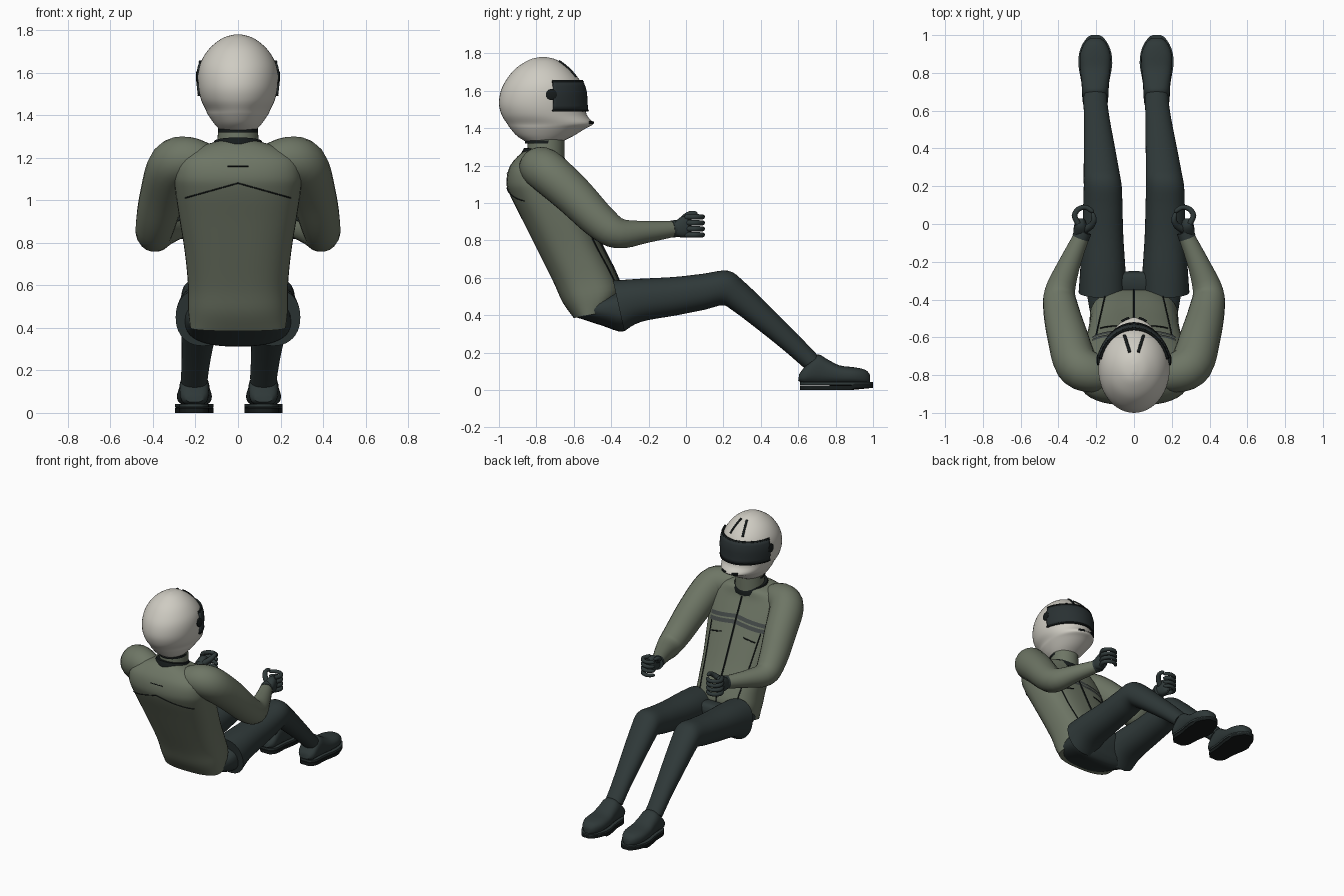
import bpy, bmesh, math
from mathutils import Vector, Quaternion
from mathutils.bvhtree import BVHTree

if "Cube" in bpy.data.objects:
    bpy.data.objects.remove(bpy.data.objects["Cube"])


def material(name, rgb):
    m = bpy.data.materials.new(name)
    m.use_nodes = True
    m.diffuse_color = (*rgb, 1)
    m.node_tree.nodes["Principled BSDF"].inputs["Base Color"].default_value = (*rgb, 1)
    return m


SHELL = material("warm white", (0.62, 0.6, 0.54))
OLIVE = material("olive cloth", (0.155, 0.18, 0.13))
DARK = material("dark slate cloth", (0.028, 0.04, 0.04))
GLASS = material("visor grey", (0.022, 0.03, 0.032))
BLACK = material("black trim", (0.008, 0.011, 0.011))
GREY = material("chest grey", (0.06, 0.07, 0.068))


def skin(name, rings, mat, closed=True, angle=45):
    """Join equal rows of points into a surface; return it with a search tree."""
    bm = bmesh.new()
    rows = [[bm.verts.new(p) for p in r] for r in rings]
    n = len(rows[0])
    for a, b in zip(rows, rows[1:]):
        for i in range(n if closed else n - 1):
            j = (i + 1) % n
            bm.faces.new((a[i], a[j], b[j], b[i]))
    if closed:
        bm.faces.new(rows[0])
        bm.faces.new(rows[-1])
    bmesh.ops.recalc_face_normals(bm, faces=bm.faces)
    tree = BVHTree.FromBMesh(bm)
    me = bpy.data.meshes.new(name)
    bm.to_mesh(me)
    bm.free()
    me.materials.append(mat)
    me.shade_smooth()
    me.set_sharp_from_angle(angle=math.radians(angle))
    ob = bpy.data.objects.new(name, me)
    bpy.context.collection.objects.link(ob)
    return ob, tree


def spline(rows, steps):
    """Catmull-Rom interpolation through rows of numbers."""
    if steps == 1:
        return [Vector(r) for r in rows]
    v = [Vector(r) for r in rows]
    v = [v[0]] + v + [v[-1]]
    out = []
    for a, b, c, d in zip(v, v[1:], v[2:], v[3:]):
        for k in range(steps):
            t = k / steps
            out.append(0.5 * (2 * b + (c - a) * t + (2 * a - 5 * b + 4 * c - d) * t * t
                              + (3 * b - 3 * c + d - a) * t ** 3))
    return out + [v[-1]]


def loft(name, rows, mat, power=2.0, steps=4, x=0, sides=40):
    """Each row: back point (y, z), front point (y, z), half width."""
    def sc(v):
        return math.copysign(abs(v) ** (2 / power), v)
    rings = []
    for by, bz, fy, fz, w in spline(rows, steps):
        ring = []
        for i in range(sides):
            a = math.tau * i / sides
            k = sc(math.cos(a)) / 2
            ring.append((x + w * sc(math.sin(a)),
                         (by + fy) / 2 + k * (fy - by), (bz + fz) / 2 + k * (fz - bz)))
        rings.append(ring)
    return skin(name, rings, mat)


def tube(name, rows, mat, steps=4, sides=20):
    """Round tube along a path; each row: x, y, z, radius."""
    pts = spline(rows, steps)
    pos = [p.to_3d() for p in pts]
    rings, side, last = [], None, None
    for i, p in enumerate(pos):
        t = (pos[min(i + 1, len(pos) - 1)] - pos[max(i - 1, 0)]).normalized()
        side = last.rotation_difference(t) @ side if last else t.orthogonal().normalized()
        last = t
        rings.append([p + pts[i][3] * (Quaternion(t, math.tau * k / sides) @ side)
                      for k in range(sides)])
    return skin(name, rings, mat)


def on_surface(tree, x, z, face, lift=0.002):
    """Point on a surface seen from the +y (face 1) or -y (face -1) side."""
    p = tree.ray_cast(Vector((x, 3 * face, z)), Vector((0, -face, 0)))[0]
    return p + Vector((0, face * lift, 0))


def seam(name, tree, ends, face, radius=0.004, mat=BLACK):
    pts = []
    for a, b in zip(ends, ends[1:]):
        pts += [on_surface(tree, *Vector(a).lerp(Vector(b), k / 10), face) for k in range(10)]
    pts.append(on_surface(tree, *ends[-1], face))
    tube(name, [(*p, radius) for p in pts], mat, 1, 6)


# Jacket body, collar and neck
_, body = loft("jacket_body", [
    (-.60, .385, -.42, .42, .225), (-.66, .47, -.35, .52, .235),
    (-.71, .58, -.375, .62, .235), (-.79, .74, -.45, .77, .25),
    (-.87, .90, -.52, .92, .275), (-.94, 1.04, -.58, 1.05, .295),
    (-.96, 1.11, -.615, 1.12, .30), (-.945, 1.19, -.65, 1.19, .28),
    (-.90, 1.25, -.665, 1.24, .2), (-.86, 1.28, -.68, 1.26, .11)], OLIVE, 2.6)
loft("collar", [(-.885, 1.245, -.645, 1.21, .125), (-.885, 1.262, -.645, 1.235, .125),
                (-.865, 1.295, -.66, 1.26, .112), (-.85, 1.295, -.67, 1.26, .1)], BLACK, steps=1)
loft("neck", [(-.85, 1.22, -.65, 1.2, .1), (-.845, 1.35, -.65, 1.35, .093)], OLIVE, steps=1)
loft("helmet_neck_rim", [(-.86, 1.318, -.65, 1.318, .095),
                         (-.86, 1.334, -.65, 1.334, .095)], BLACK, steps=1)

# Jacket stitching, zip and chest stripes
seam("front_zip", body, [(0, .52), (0, 1.2)], 1, .006)
seam("back_yoke_seam", body, [(-.25, 1.01), (0, 1.08), (.25, 1.01)], -1, .003)
seam("back_loop", body, [(-.05, 1.16), (.05, 1.16)], -1, .003)
for s in (-1, 1):
    seam("front_panel_seam", body, [(s * .15, .55), (s * .18, .8), (s * .2, 1.0)], 1)
    seam("pocket_seam", body, [(s * .09, .96), (s * .18, .94)], 1)
for low, high in ((1.03, 1.055), (1.065, 1.09)):
    skin("chest_stripe", [[on_surface(body, .22 * k / 12, z - .03 * abs(k / 12), 1, .004)
                           for k in range(-12, 13)] for z in (low, high)], GREY, False)

# Helmet shell
_, shell = loft("helmet", [(b, z, f, z, w) for z, b, f, w in (
    (1.33, -.86, -.66, .085), (1.36, -.905, -.60, .112), (1.40, -.94, -.535, .14),
    (1.425, -.957, -.495, .152), (1.47, -.985, -.53, .173), (1.53, -1.0, -.54, .186),
    (1.60, -.99, -.545, .187), (1.66, -.96, -.57, .17), (1.72, -.91, -.625, .128),
    (1.765, -.84, -.69, .066), (1.78, -.785, -.745, .008))], SHELL, steps=4, sides=48)


def wrap(name, low, high, spread, lift, mat):
    """Plate that hugs the front of the helmet."""
    rows = []
    for j in range(7):
        row, z = [], low + (high - low) * j / 6
        for i in range(33):
            a = math.radians(spread) * (i / 16 - 1)
            d = Vector((math.sin(a), math.cos(a), 0))
            p = shell.ray_cast(Vector((0, -.75, z)) + d * 2, -d)[0]
            row.append(p + d * lift)
        rows.append(row)
    ob, _ = skin(name, rows, mat, False)
    mod = ob.modifiers.new("thickness", "SOLIDIFY")
    mod.thickness = .012
    mod.offset = 0


wrap("visor", 1.495, 1.65, 78, .008, GLASS)
wrap("visor_top_edge", 1.645, 1.655, 79, .010, BLACK)
wrap("visor_bottom_edge", 1.49, 1.498, 79, .010, BLACK)

# Visor pivots, crown vents and chin vents
for s in (-1, 1):
    tube("visor_pivot", [(s * .17, -.72, 1.58, .03), (s * .193, -.72, 1.58, .03),
                         (s * .198, -.72, 1.58, .018)], BLACK, 1)
    pts = []
    for k in range(7):
        x, y = s * (.022 + .028 * k / 6), -.68 + .09 * k / 6
        p = shell.ray_cast(Vector((x, y, 3)), Vector((0, 0, -1)))[0]
        pts.append((*p, .008))
    tube("crown_vent", pts, BLACK, 1, 8)
    seam("chin_vent", shell, [(s * .025, 1.43), (s * .065, 1.43)], 1, .008)

# Sleeves, gloves and curled fingers
for s, side in ((1, "left"), (-1, "right")):
    tube(side + "_sleeve", [(s * x, y, z, r) for x, y, z, r in (
        (.13, -.80, 1.17, .085), (.23, -.785, 1.19, .108), (.305, -.74, 1.165, .115),
        (.35, -.60, 1.04, .108), (.385, -.46, .90, .095), (.392, -.36, .838, .082),
        (.345, -.22, .845, .06), (.275, -.06, .862, .042))], OLIVE)
    tube(side + "_glove_cuff", [(s * .283, -.075, .861, .046), (s * .27, -.04, .865, .046)],
         DARK, 1)
    loft(side + "_palm", [(-.06, .825, -.06, .90, .038), (-.02, .815, -.02, .93, .036),
                          (.015, .82, .015, .93, .028), (.03, .83, .03, .92, .015)],
         DARK, 2.5, 3, s * .283, 20)
    for k in range(4):
        z = .83 + .032 * k
        tube(side + "_finger", [(s * x, y, z, r) for x, y, r in (
            (.295, .0, .015), (.315, .045, .015), (.292, .08, .014), (.255, .088, .013),
            (.225, .07, .012), (.215, .058, .005))], DARK, 3, 10)
    tube(side + "_thumb", [(s * x, y, z, r) for x, y, z, r in (
        (.265, -.03, .89, .022), (.228, -.01, .92, .018), (.212, .02, .942, .015),
        (.218, .05, .945, .012), (.224, .058, .945, .004))], DARK, 3, 10)

# Trouser seat
loft("trouser_seat", [(-.595, .392, -.43, .5, .22), (-.45, .345, -.34, .54, .245),
                      (-.34, .312, -.27, .54, .24), (-.29, .36, -.25, .5, .15)], DARK, 2.6)

# Legs, shoes and soles
for side, hip, knee, foot in (("left", .17, .165, .12), ("right", -.17, -.165, -.205)):
    mid = knee * .45 + foot * .55
    # Thigh and shin rows: lower point, upper point, half width
    loft(side + "_leg", [
        (-.33, .315, -.39, .585, .128), (-.24, .365, -.25, .595, .12),
        (-.05, .40, -.06, .605, .108), (.10, .43, .09, .622, .104),
        (.195, .453, .225, .638, .1), (.25, .425, .31, .58, .094),
        (.37, .335, .45, .445, .082), (.52, .215, .59, .305, .068),
        (.63, .12, .71, .18, .062)], DARK, 2.2, 4)
    leg = bpy.data.objects[side + "_leg"]
    for v in leg.data.vertices:
        t = min(max((v.co.y - .2) / .45, 0), 1)
        v.co.x += knee + (foot - knee) * t
    loft(side + "_shoe", [
        (.60, .05, .605, .085, .04), (.63, .035, .635, .125, .064),
        (.69, .03, .70, .19, .07), (.75, .03, .755, .165, .073),
        (.82, .03, .82, .132, .08), (.90, .03, .90, .122, .08),
        (.96, .03, .96, .108, .055), (.985, .04, .985, .08, .025)], DARK, 2.5, 3, foot, 28)
    outline = spline([(.61, .035), (.65, .066), (.74, .072), (.85, .09), (.93, .078),
                      (.985, .045), (1.0, .02)], 3)
    loop = [(foot + w, y) for y, w in outline] + [(foot - w, y) for y, w in reversed(outline)]
    for name, low, high, mat in (("sole", .0, .024, BLACK), ("welt", .028, .042, DARK)):
        skin(side + "_" + name, [[(x, y, z + (.012 if y > .9 else 0) * (mat == BLACK))
                                  for x, y in loop] for z in (low, high)], mat)
